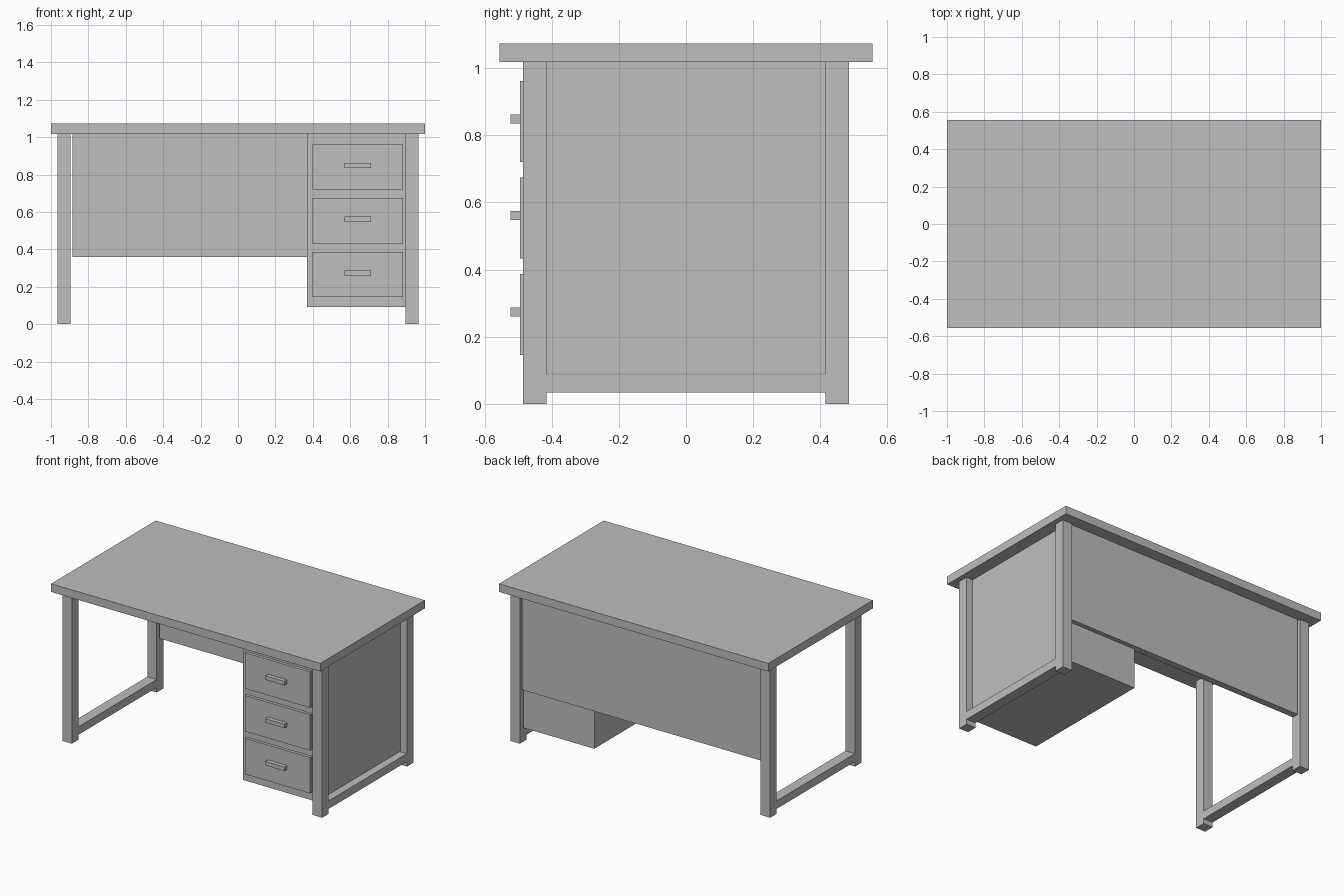
import bpy

old = bpy.data.objects.get("Cube")
if old:
    bpy.data.objects.remove(old, do_unlink=True)

grey = bpy.data.materials.new("plain grey")
grey.use_nodes = True
colour = (0.515, 0.515, 0.515, 1)
grey.diffuse_color = colour
grey.node_tree.nodes["Principled BSDF"].inputs["Base Color"].default_value = colour


def box(name, x, y, z):
    """Add a box spanning the given (low, high) ranges."""
    spans = (x, y, z)
    bpy.ops.mesh.primitive_cube_add(size=1, location=[(a + b) / 2 for a, b in spans])
    ob = bpy.context.object
    ob.name = name
    ob.scale = [b - a for a, b in spans]
    bpy.ops.object.transform_apply(location=False, rotation=False, scale=True)
    ob.data.materials.append(grey)
    return ob


def mirrored(side, low, high):
    return tuple(sorted((side * low, side * high)))


UNDERSIDE = 1.018

# Table top
box("table_top", (-1, 1), (-0.555, 0.555), (UNDERSIDE, 1.073))

# Two side frames: a pair of legs joined by a low rail
for side, label in ((1, "left"), (-1, "right")):
    across = mirrored(side, 0.895, 0.965)
    for end, place in ((-1, "front"), (1, "back")):
        box(f"{place}_{label}_leg", across, mirrored(end, 0.415, 0.485), (0, UNDERSIDE))
    box(f"{label}_rail", across, (-0.415, 0.415), (0.033, 0.087))

# Back panel between the rear legs
box("back_panel", (-0.885, 0.885), (0.43, 0.475), (0.36, UNDERSIDE))

# Drawer cabinet
box("drawer_cabinet", (0.37, 0.917), (-0.475, 0.445), (0.091, UNDERSIDE))

# Drawer fronts with bar handles
for i, place in enumerate(("bottom", "middle", "top")):
    base = 0.145 + i * 0.2875
    box(f"{place}_drawer_front", (0.398, 0.882), (-0.495, -0.475), (base, base + 0.241))
    box(f"{place}_drawer_handle", (0.57, 0.711), (-0.522, -0.495), (base + 0.115, base + 0.142))
